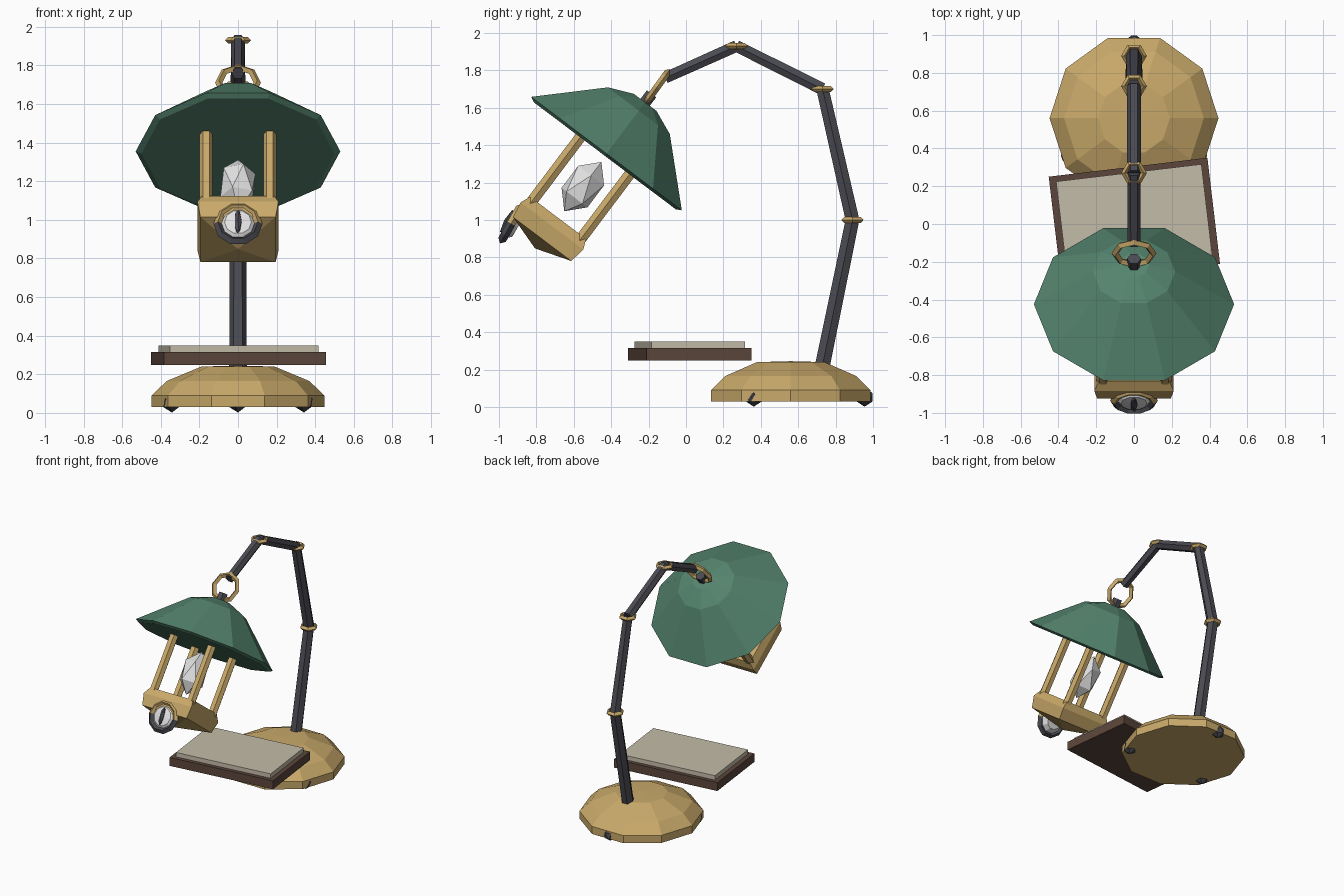
import bpy, bmesh, math
from mathutils import Matrix, Vector

if "Cube" in bpy.data.objects:
    bpy.data.objects.remove(bpy.data.objects["Cube"])


def mat(name, rgb):
    m = bpy.data.materials.new(name)
    m.diffuse_color = (*rgb, 1)
    m.use_nodes = True
    m.node_tree.nodes["Principled BSDF"].inputs["Base Color"].default_value = m.diffuse_color
    return m


BRASS = mat("brass", (0.584, 0.397, 0.144))
GREEN = mat("green_enamel", (0.091, 0.235, 0.159))
IRON = mat("dark_iron", (0.069, 0.069, 0.085))
WHITE = mat("white_glass", (0.76, 0.76, 0.76))
PAPER = mat("paper", (0.552, 0.503, 0.397))
LEATHER = mat("brown_leather", (0.107, 0.061, 0.045))


def T(x, y, z):
    return Matrix.Translation((x, y, z))


def RX(deg):
    return Matrix.Rotation(math.radians(deg), 4, 'X')


def finish(name, bm, mats, matrix, rule=None):
    bmesh.ops.recalc_face_normals(bm, faces=bm.faces)
    if rule:
        for f in bm.faces:
            f.material_index = rule(f.calc_center_median())
    me = bpy.data.meshes.new(name)
    bm.transform(matrix)
    bm.to_mesh(me)
    bm.free()
    for m in mats:
        me.materials.append(m)
    ob = bpy.data.objects.new(name, me)
    bpy.context.collection.objects.link(ob)
    return ob


def lathe(name, profile, n, m, matrix=Matrix(), phase=0, closed=False, rule=None):
    """Revolve (radius, height) points around z with n flat sides."""
    bm = bmesh.new()
    rings = []
    for r, z in profile:
        rings.append([bm.verts.new((r * math.cos(phase + i * math.tau / n),
                                    r * math.sin(phase + i * math.tau / n), z)) for i in range(n)])
    pairs = list(zip(rings, rings[1:]))
    if closed:
        pairs.append((rings[-1], rings[0]))
    for a, b in pairs:
        for i in range(n):
            j = (i + 1) % n
            bm.faces.new((a[i], a[j], b[j], b[i]))
    if not closed:
        for ring, (r, z) in ((rings[0], profile[0]), (rings[-1], profile[-1])):
            if r > 0:
                bm.faces.new(ring)
    bmesh.ops.remove_doubles(bm, verts=bm.verts, dist=1e-5)
    return finish(name, bm, m if isinstance(m, list) else [m], matrix, rule)


def torus(name, major, minor, n, m, matrix, rule=None):
    prof = [(major + minor, 0), (major, minor), (major - minor, 0), (major, -minor)]
    return lathe(name, prof, n, m, matrix, closed=True, rule=rule)


def rod(name, a, b, r1, r2, m, n=6):
    a, b = Vector(a), Vector(b)
    q = (b - a).to_track_quat('Z', 'Y').to_matrix().to_4x4()
    return lathe(name, [(r1, 0), (r2, (b - a).length)], n, m, Matrix.Translation(a) @ q)


def box(name, size, m, matrix):
    bm = bmesh.new()
    bmesh.ops.create_cube(bm, size=1)
    bm.transform(Matrix.Diagonal((*size, 1)))
    return finish(name, bm, [m], matrix)


def ball(name, size, m, matrix, sub=1):
    bm = bmesh.new()
    bmesh.ops.create_icosphere(bm, subdivisions=sub, radius=1)
    bm.transform(Matrix.Diagonal((*size, 1)))
    return finish(name, bm, [m], matrix)


# domed base and three feet
lathe("base", [(0.447, 0.03), (0.447, 0.09), (0.37, 0.165), (0.19, 0.24), (0, 0.245)],
      10, BRASS, T(0, 0.56, 0))
for i in range(3):
    a = math.radians(90 + 120 * i)
    ball(f"foot_{i + 1}", (0.05,) * 3,
         IRON, T(0.395 * math.cos(a), 0.56 + 0.395 * math.sin(a), 0.052))

# jointed arm with brass collars
path = [(0, 0.725, 0.2), (0, 0.89, 1.0), (0, 0.73, 1.70), (0, 0.27, 1.93), (0, -0.11, 1.76)]
radii = [0.046, 0.042, 0.038, 0.036, 0.034]
for i in range(4):
    rod(f"arm_{i + 1}", path[i], path[i + 1], radii[i], radii[i + 1], IRON)
for i in (1, 2, 3):
    torus(f"collar_{i}", 0.051, 0.017, 6, BRASS, T(*path[i]))

# hanging ring
torus("hanging_ring", 0.1, 0.019, 8, BRASS, T(0, -0.155, 1.71) @ RX(54))

# tilted lamp head: local z is the lamp axis, origin at the rim centre
HEAD = T(0, -0.425, 1.355) @ RX(-37)
lathe("shade", [(0.5, -0.015), (0.53, 0), (0.218, 0.287), (0.08, 0.343)], 10, GREEN, HEAD)
lathe("shade_stub", [(0.036, 0.33), (0.036, 0.40)], 6, IRON, HEAD)
for sx in (-1, 1):
    for sy in (-1, 1):
        lathe(f"cage_rod_{'left' if sx < 0 else 'right'}_{'front' if sy < 0 else 'back'}",
              [(0.034, -0.46), (0.034, -0.01)], 6, BRASS, HEAD @ T(0.165 * sx, 0.165 * sy, 0))
k = math.sqrt(2)
lathe("lamp_bottom", [(0.187 * k, -0.43), (0.21 * k, -0.485), (0.195 * k, -0.572), (0, -0.635)],
      4, BRASS, HEAD, phase=math.pi / 4)
ball("bulb", (0.102, 0.102, 0.165), WHITE, HEAD @ T(0, 0.005, -0.217))

# round eye on the front of the lamp bottom: dark lower rim, brass upper lid
EYE = T(0, -0.935, 0.98) @ RX(60.6)
torus("eye_rim", 0.104, 0.023, 10, [IRON, BRASS], EYE, rule=lambda c: int(c.y > 0.02))
lathe("eyeball", [(0.06, -0.04), (0.095, -0.005), (0.07, 0.018), (0, 0.028)], 10, WHITE, EYE)
ball("pupil", (0.02, 0.078, 0.02), IRON, EYE @ T(0, 0, 0.022))

# floating book
BOOK = T(0.002, 0.02, 0) @ Matrix.Rotation(math.radians(6.8), 4, 'Z')
box("book_cover", (0.846, 0.565, 0.067), LEATHER, BOOK @ T(0, 0, 0.2815))
box("book_pages", (0.775, 0.505, 0.04), PAPER, BOOK @ T(0, 0, 0.33))
